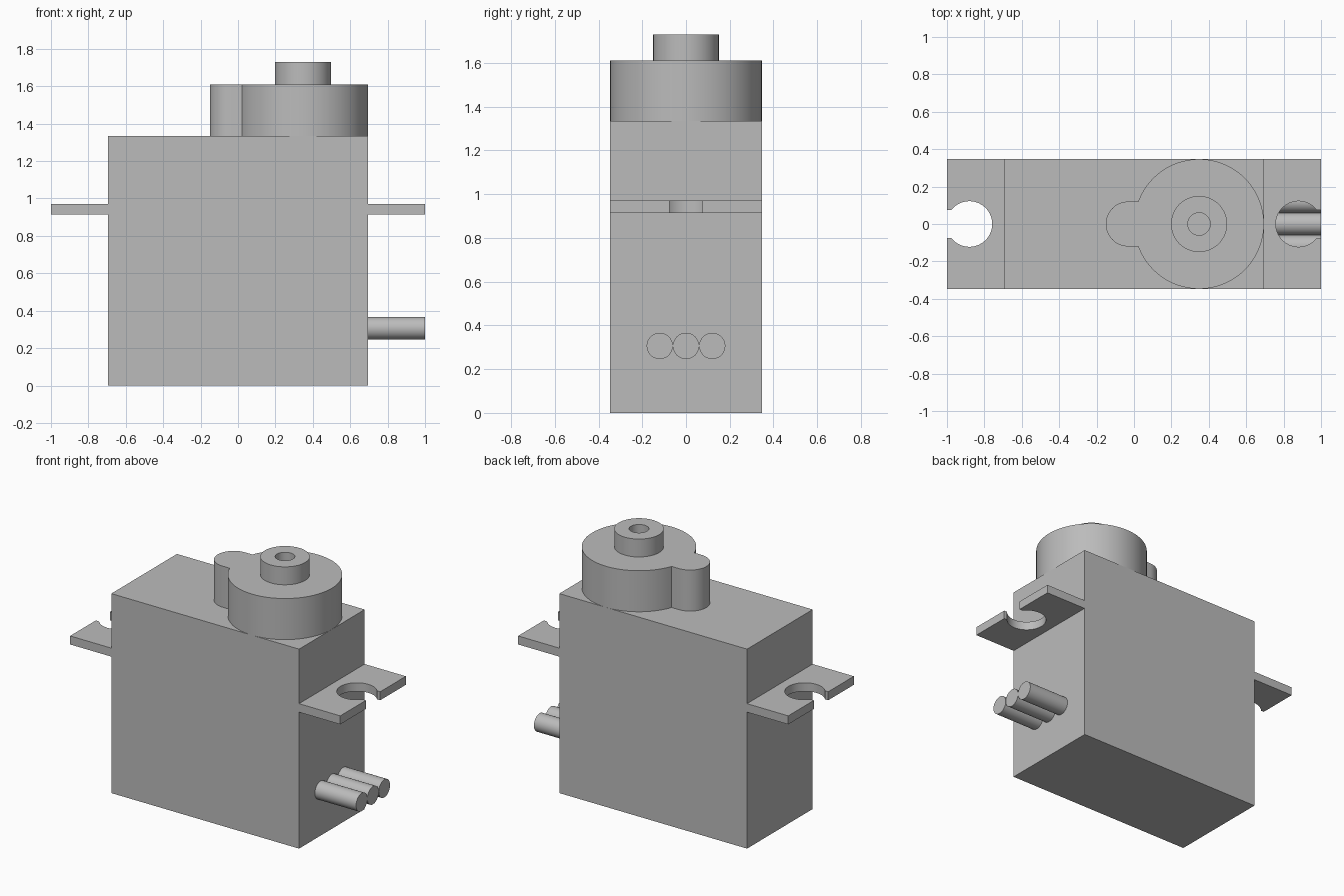
import bpy, bmesh
from math import pi, sin, cos, asin, radians
from mathutils import Matrix, Vector

if "Cube" in bpy.data.objects:
    bpy.data.objects.remove(bpy.data.objects["Cube"])

grey = bpy.data.materials.new("plain grey")
grey.use_nodes = True
grey.diffuse_color = (0.5, 0.5, 0.5, 1)
grey.node_tree.nodes["Principled BSDF"].inputs["Base Color"].default_value = (0.5, 0.5, 0.5, 1)

HALF_X, HALF_Y, BODY_TOP, GEAR_TOP, SHAFT_TOP = 0.695, 0.347, 1.335, 1.61, 1.73
GEAR_X = 0.348


def finish(name, bm):
    """Turn a bmesh into a named, shaded object."""
    bmesh.ops.recalc_face_normals(bm, faces=bm.faces)
    mesh = bpy.data.meshes.new(name)
    bm.to_mesh(mesh)
    bm.free()
    mesh.materials.append(grey)
    obj = bpy.data.objects.new(name, mesh)
    bpy.context.collection.objects.link(obj)
    bpy.ops.object.select_all(action='DESELECT')
    obj.select_set(True)
    bpy.context.view_layer.objects.active = obj
    bpy.ops.object.shade_smooth_by_angle(angle=radians(30))
    return obj


def arc(cx, radius, start, end, steps):
    """Points along an arc centred on the x axis."""
    angles = [start + (end - start) * i / steps for i in range(steps + 1)]
    return [(cx + radius * cos(a), radius * sin(a)) for a in angles]


def extrude(name, outline, z0, z1, turn=Matrix()):
    """Raise a flat outline into a solid, then turn it into place."""
    bm = bmesh.new()
    face = bm.faces.new([bm.verts.new((x, y, z0)) for x, y in outline])
    result = bmesh.ops.extrude_face_region(bm, geom=[face], use_keep_orig=True)
    moved = [v for v in result["geom"] if isinstance(v, bmesh.types.BMVert)]
    bmesh.ops.translate(bm, verts=moved, vec=Vector((0, 0, z1 - z0)))
    bm.transform(turn)
    return finish(name, bm)


# Case
extrude("case", [(-HALF_X, -HALF_Y), (HALF_X, -HALF_Y), (HALF_X, HALF_Y), (-HALF_X, HALF_Y)],
        0, BODY_TOP)

# Mounting tabs, each with a round hole opening to the end
hole_x, hole_r, slot = 0.88, 0.122, 0.075
gap = asin(slot / hole_r)
tab = [(HALF_X, HALF_Y), (HALF_X, -HALF_Y), (1, -HALF_Y), (1, -slot)]
tab += arc(hole_x, hole_r, 2 * pi - gap, gap, 40)
tab += [(1, slot), (1, HALF_Y)]
for name, angle in (("left_mounting_tab", 0), ("right_mounting_tab", pi)):
    extrude(name, tab, 0.913, 0.97, Matrix.Rotation(angle, 4, 'Z'))

# Gear housing: a large round with a small lobe
big_r, lobe_r, lobe_x = HALF_Y, 0.12, -0.031
join = asin(lobe_r / big_r)
housing = arc(GEAR_X, big_r, join - pi, pi - join, 64)
housing += arc(lobe_x, lobe_r, pi / 2, 3 * pi / 2, 28)
extrude("gear_housing", housing, BODY_TOP, GEAR_TOP)

# Output shaft: a turned profile with a blind bore
bm = bmesh.new()
profile = [(0, GEAR_TOP), (0.06, GEAR_TOP), (0.06, SHAFT_TOP), (0.15, SHAFT_TOP), (0.15, GEAR_TOP)]
verts = [bm.verts.new((GEAR_X + r, 0, z)) for r, z in profile]
edges = [bm.edges.new(pair) for pair in zip(verts, verts[1:])]
bmesh.ops.spin(bm, geom=verts + edges, cent=(GEAR_X, 0, 0), axis=(0, 0, 1),
               angle=2 * pi, steps=48)
bmesh.ops.remove_doubles(bm, verts=bm.verts, dist=0.0001)
finish("output_shaft", bm)

# Three cables leaving the left end
for name, y in (("front_cable", -0.12), ("middle_cable", 0), ("back_cable", 0.12)):
    bm = bmesh.new()
    place = Matrix.Translation(((HALF_X + 1) / 2, y, 0.306)) @ Matrix.Rotation(pi / 2, 4, 'Y')
    bmesh.ops.create_cone(bm, cap_ends=True, segments=32, radius1=0.06, radius2=0.06,
                          depth=1 - HALF_X, matrix=place)
    finish(name, bm)
